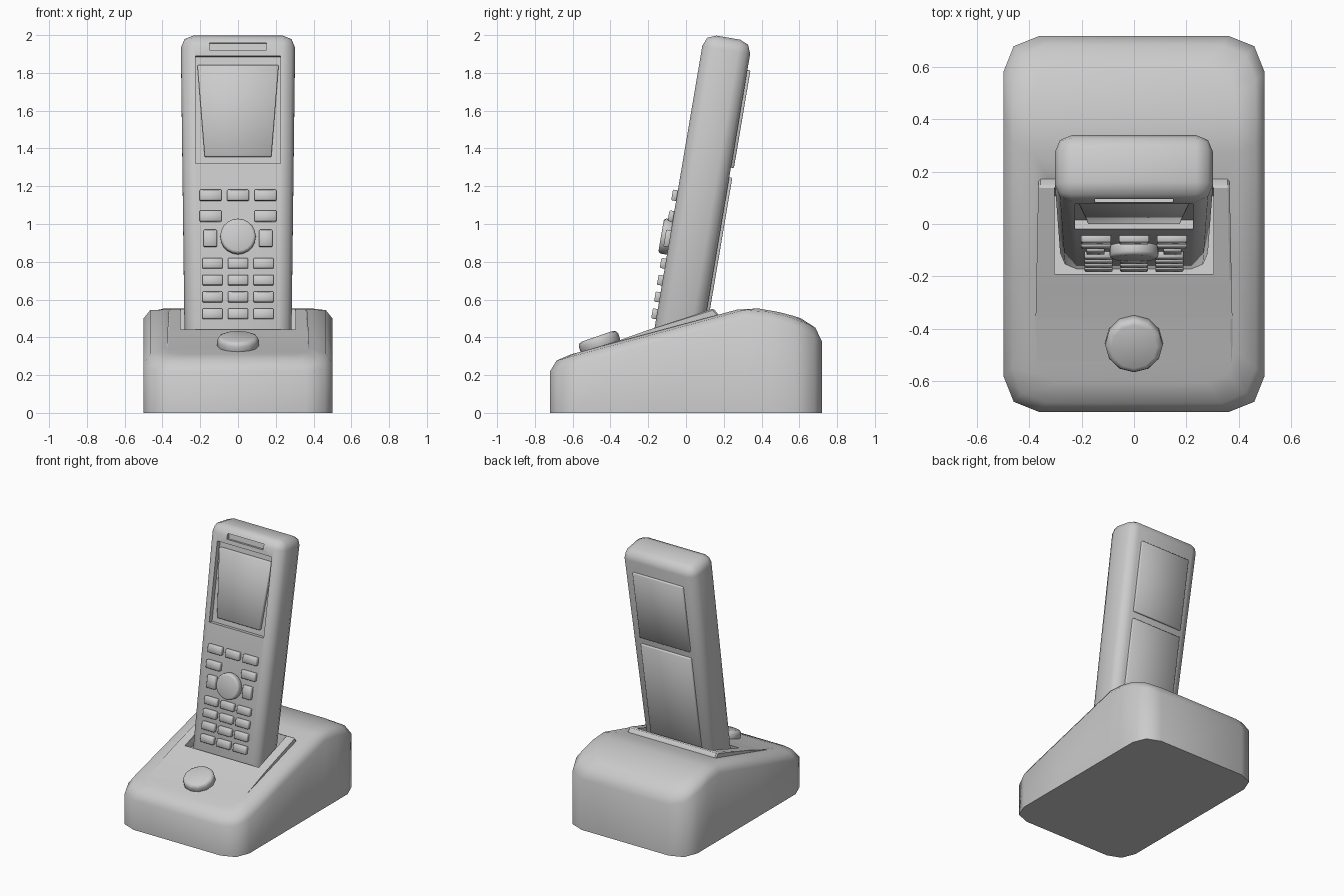
import bpy, bmesh
from math import radians
from mathutils import Matrix, Vector

if "Cube" in bpy.data.objects:
    bpy.data.objects.remove(bpy.data.objects["Cube"], do_unlink=True)

GREY = (0.6, 0.6, 0.6, 1)
grey = bpy.data.materials.new("plain_grey")
grey.use_nodes = True
grey.diffuse_color = GREY
grey.node_tree.nodes["Principled BSDF"].inputs["Base Color"].default_value = GREY

# Handset frame: local z runs up the handset, local y towards its back
TILT = Matrix.Rotation(radians(-9.6), 4, 'X')
FRONT, BACK = -0.239, 0.018


def finish(bm, name, matrix=Matrix(), angle=50):
    bmesh.ops.recalc_face_normals(bm, faces=bm.faces)
    bm.transform(matrix)
    mesh = bpy.data.meshes.new(name)
    bm.to_mesh(mesh)
    bm.free()
    mesh.materials.append(grey)
    ob = bpy.data.objects.new(name, mesh)
    bpy.context.collection.objects.link(ob)
    activate(ob)
    bpy.ops.object.shade_smooth_by_angle(angle=radians(angle))
    return ob


def activate(ob):
    bpy.ops.object.select_all(action='DESELECT')
    ob.select_set(True)
    bpy.context.view_layer.objects.active = ob


def bevel(bm, offset, segments):
    if offset:
        bmesh.ops.bevel(bm, geom=bm.edges[:], offset=offset, segments=segments,
                        profile=0.5, affect='EDGES', clamp_overlap=True)


def block(name, x, y, z, rim=0, segments=1, narrow=1, matrix=TILT):
    """Box between (low, high) pairs; narrow scales the width of its lower end."""
    bm = bmesh.new()
    bmesh.ops.create_cube(bm, size=1)
    for v in bm.verts:
        side = narrow if v.co.z < 0 else 1
        v.co = Vector([(lo + hi) / 2 + c * s * (hi - lo)
                       for (lo, hi), c, s in zip((x, y, z), v.co, (side, 1, 1))])
    bevel(bm, rim, segments)
    return finish(bm, name, matrix)


def disc(name, radius, depth, rim, matrix, sides):
    bm = bmesh.new()
    bmesh.ops.create_cone(bm, cap_ends=True, segments=sides, radius1=radius,
                          radius2=radius, depth=depth)
    ends = [e for e in bm.edges if abs(e.verts[0].co.z - e.verts[1].co.z) < 0.001]
    bmesh.ops.bevel(bm, geom=ends, offset=rim, segments=2, profile=0.5, affect='EDGES')
    return finish(bm, name, matrix)


def loft(loops):
    bm = bmesh.new()
    rings = [[bm.verts.new(p) for p in loop] for loop in loops]
    n = len(rings[0])
    for a, b in zip(rings, rings[1:]):
        for i in range(n):
            j = (i + 1) % n
            bm.faces.new((a[i], a[j], b[j], b[i]))
    return bm, rings


def carve(target, cutter):
    mod = target.modifiers.new("carve", 'BOOLEAN')
    mod.operation, mod.solver, mod.object = 'DIFFERENCE', 'EXACT', cutter
    activate(target)
    bpy.ops.object.modifier_apply(modifier=mod.name)


def discard(ob):
    bpy.data.objects.remove(ob, do_unlink=True)


# Cradle body: rounded plan with a sloping, soft-rimmed top
RIDGE = [(-0.72, 0.28), (0.32, 0.56), (0.45, 0.545), (0.6, 0.505), (0.69, 0.46), (0.73, 0.43)]


def top_height(y):
    for (y0, z0), (y1, z1) in zip(RIDGE, RIDGE[1:]):
        if y <= y1:
            return z0 + (z1 - z0) * (y - y0) / (y1 - y0)
    return RIDGE[-1][1]


half = [(0.36, -0.72), (0.46, -0.68), (0.5, -0.58), (0.5, -0.2), (0.5, 0.32),
        (0.5, 0.45), (0.5, 0.58), (0.46, 0.68), (0.36, 0.72)]
plan = half + [(-x, y) for x, y in reversed(half)]
loops = [[(x, y, 0) for x, y in plan]]
for inset, drop in ((0, 0.06), (0.035, 0.012), (0.11, 0)):
    ring = [(x * (1 - inset / 0.5), y * (1 - inset / 0.72)) for x, y in plan]
    loops.append([(x, y, top_height(y) - drop) for x, y in ring])
bm, rings = loft(loops)
bm.faces.new(rings[0])
lid, n = rings[-1], len(plan)
for i in range(len(half) - 1):
    bm.faces.new((lid[i], lid[i + 1], lid[n - 2 - i], lid[n - 1 - i]))
cradle = finish(bm, "cradle_body")

# Raised collar around the handset pocket
profile = [(-0.58, 0.2), (-0.58, 0.316), (-0.36, 0.382), (-0.22, 0.432),
           (0.145, 0.553), (0.18, 0.51), (0.18, 0.2)]
bm, rings = loft([[(s * (0.369 - 0.02 * y), y, z) for y, z in profile] for s in (-1, 1)])
for ring in rings:
    bm.faces.new(ring)
bevel(bm, 0.008, 1)
collar = finish(bm, "pocket_collar", angle=20)

pocket = block("pocket_cutter", (-0.305, 0.305), (-0.262, 0.045), (0.38, 1))
carve(cradle, pocket)
carve(collar, pocket)
discard(pocket)

# Round button on the front slope
slope = Matrix.Translation((0, -0.458, 0.37)) @ Matrix.Rotation(radians(19), 4, 'X')
disc("cradle_button", 0.11, 0.075, 0.022, slope, 12)

# Handset body with screen and earpiece recesses
handset = block("handset_body", (-0.303, 0.303), (FRONT, BACK), (0.3, 1.996),
                rim=0.065, segments=2, narrow=0.93)
for name, x, depth, z in (("screen_cutter", 0.225, 0.035, (1.298, 1.876)),
                          ("earpiece_cutter", 0.15, 0.022, (1.907, 1.947))):
    cutter = block(name, (-x, x), (FRONT - 0.1, FRONT + depth), z)
    carve(handset, cutter)
    discard(cutter)
activate(handset)
bpy.ops.object.shade_smooth_by_angle(angle=radians(50))

# Screen: tapered panel inside the recess
block("screen_panel", (-0.215, 0.215), (FRONT + 0.012, FRONT + 0.05), (1.339, 1.831),
      rim=0.004, narrow=0.82)


# Keypad
def key(name, x, z, w, h):
    z = (z - 0.04) / 0.986
    block(name, (x - w / 2, x + w / 2), (FRONT - 0.026, FRONT + 0.01),
          (z - h / 2, z + h / 2), rim=0.004)


for side, label in ((-1, "right"), (0, "middle"), (1, "left")):
    key(f"function_key_{label}", side * 0.145, 1.15, 0.115, 0.057)
    for row in range(4):
        key(f"number_key_{label}_{row + 1}", side * 0.135, 0.79 - row * 0.089, 0.107, 0.054)
    if side:
        key(f"call_key_{label}", side * 0.145, 1.04, 0.115, 0.057)
        key(f"arrow_key_{label}", side * 0.147, 0.922, 0.07, 0.09)

# Round navigation pad
pad = TILT @ Matrix.Translation((0, FRONT - 0.02, 0.903)) @ Matrix.Rotation(radians(90), 4, 'X')
disc("navigation_pad", 0.094, 0.055, 0.014, pad, 20)

# Back panels: upper plate and battery cover
for name, z in (("back_plate", (1.32, 1.845)), ("battery_cover", (0.45, 1.268))):
    block(name, (-0.207, 0.207), (BACK - 0.01, BACK + 0.016), z, rim=0.004)
